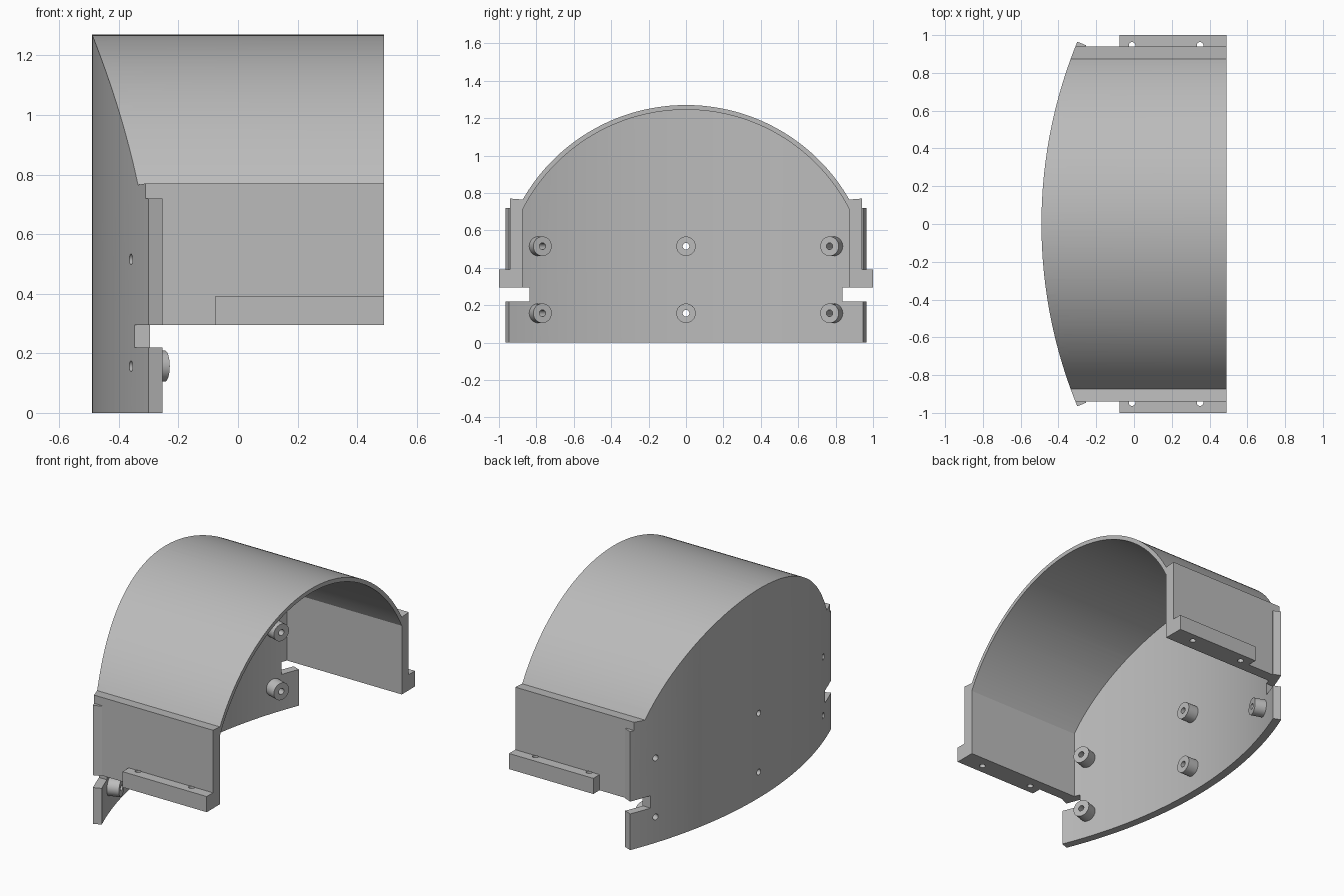
import bpy
import bmesh
from math import sin, cos, sqrt, asin, atan2, pi
from mathutils import Matrix, Vector

cube = bpy.data.objects.get("Cube")
if cube:
    bpy.data.objects.remove(cube)

grey = bpy.data.materials.new("light grey")
grey.use_nodes = True
grey.diffuse_color = (0.5, 0.5, 0.5, 1)
grey.node_tree.nodes["Principled BSDF"].inputs["Base Color"].default_value = (0.5, 0.5, 0.5, 1)

# Main dimensions
END_X = 0.49                      # open end of the hood
BEND_X, BEND_R = 2.055, 2.545     # bend of the end plate in plan
PLATE_T = 0.05
ARCH_Z, ARCH_R, ARCH_T = 0.263, 1.007, 0.025
WALL_IN, WALL_OUT = 0.873, 0.94
WALL_LOW, WALL_TOP = 0.295, 0.77


def make_object(name, bm):
    bmesh.ops.recalc_face_normals(bm, faces=bm.faces)
    mesh = bpy.data.meshes.new(name)
    bm.to_mesh(mesh)
    bm.free()
    mesh.materials.append(grey)
    obj = bpy.data.objects.new(name, mesh)
    bpy.context.collection.objects.link(obj)
    return obj


def prism(name, points, axis, low, high):
    """Extrude a profile along x (points are y, z) or z (points are x, y)."""
    bm = bmesh.new()
    place = (lambda a, b: (low, a, b)) if axis == "x" else (lambda a, b: (a, b, low))
    face = bm.faces.new([bm.verts.new(place(a, b)) for a, b in points])
    step = Vector((high - low, 0, 0)) if axis == "x" else Vector((0, 0, high - low))
    new = bmesh.ops.extrude_face_region(bm, geom=[face])["geom"]
    bmesh.ops.translate(bm, vec=step, verts=[v for v in new if isinstance(v, bmesh.types.BMVert)])
    return make_object(name, bm)


def cylinder(name, start, end, radius, sides=32):
    start, end = Vector(start), Vector(end)
    turn = (end - start).to_track_quat("Z", "Y").to_matrix().to_4x4()
    bm = bmesh.new()
    bmesh.ops.create_cone(bm, cap_ends=True, segments=sides, radius1=radius, radius2=radius,
                          depth=(end - start).length,
                          matrix=Matrix.Translation((start + end) / 2) @ turn)
    return make_object(name, bm)


def combine(target, tool, operation):
    mod = target.modifiers.new(operation, "BOOLEAN")
    mod.operation, mod.solver, mod.object = operation, "EXACT", tool
    bpy.context.view_layer.objects.active = target
    bpy.ops.object.modifier_apply(modifier=mod.name)
    bpy.data.objects.remove(tool)


def arch(radius, half_width, count=72):
    """Arc points from +y over the top to -y."""
    a = asin(half_width / radius)
    angles = [a - 2 * a * i / count for i in range(count + 1)]
    return [(radius * sin(t), ARCH_Z + radius * cos(t)) for t in angles]


def bend(radius, half_angle, count=64):
    """Plan arc points of the end plate from -y to +y."""
    angles = [-half_angle + 2 * half_angle * i / count for i in range(count + 1)]
    return [(BEND_X - radius * cos(t), radius * sin(t)) for t in angles]


def mirrored(points):
    return [(-y, z) for y, z in reversed(points)]


# Bent end plate, trimmed to the hood outline with a slot on each side
half_angle = asin(0.965 / BEND_R)
plate = prism("hood_guard", bend(BEND_R, half_angle) + bend(BEND_R - PLATE_T, half_angle)[::-1],
              "z", 0, 1.4)
side = [(1.1, -0.1), (1.1, 0.22), (0.838, 0.22), (0.838, WALL_LOW), (1.1, WALL_LOW),
        (1.1, 0.72), (WALL_OUT, 0.72), (WALL_OUT, WALL_TOP)]
outer = arch(ARCH_R, WALL_IN)
combine(plate, prism("plate_outline", side + outer + mirrored(side), "x", -0.8, 0.6), "INTERSECT")

# Arched hood with straight side walls, its end following the bend
wall = [(WALL_IN, WALL_LOW), (WALL_OUT, WALL_LOW), (WALL_OUT, WALL_TOP)]
inner = arch(ARCH_R - ARCH_T, WALL_IN)
hood = prism("hood", wall + outer + mirrored(wall) + inner[::-1], "x", -0.7, END_X)
trim = prism("hood_trim", bend(BEND_R, half_angle * 1.2, 76) + [(1, 1.2), (1, -1.2)], "z", -0.2, 1.5)
combine(hood, trim, "INTERSECT")
combine(plate, hood, "UNION")

# Mounting flanges with screw holes along the wall feet
for s in (-1, 1):
    near, far = sorted((s * 0.9, s * 1.0))
    flange = prism("flange", [(near, WALL_LOW), (far, WALL_LOW), (far, 0.39), (near, 0.39)],
                   "x", -0.077, END_X)
    combine(plate, flange, "UNION")
    for x in (-0.01, 0.35):
        combine(plate, cylinder("flange_hole", (x, s * 0.945, 0.2), (x, s * 0.945, 0.391), 0.018, 20),
                "DIFFERENCE")

# Drilled posts standing square to the inside of the bent plate
post_angle = atan2(0.767, 2.3)
for t in (-post_angle, 0, post_angle):
    for z in (0.157, 0.515):
        def spot(r):
            return (BEND_X - r * cos(t), r * sin(t), z)
        combine(plate, cylinder("post", spot(BEND_R - 0.025), spot(BEND_R - PLATE_T - 0.07), 0.052), "UNION")
        combine(plate, cylinder("post_hole", spot(BEND_R + 0.1), spot(BEND_R - 0.25), 0.018, 20), "DIFFERENCE")

# Smooth curves, sharp corners
bpy.ops.object.select_all(action="DESELECT")
plate.select_set(True)
bpy.context.view_layer.objects.active = plate
bpy.ops.object.shade_smooth_by_angle(angle=pi / 8)
